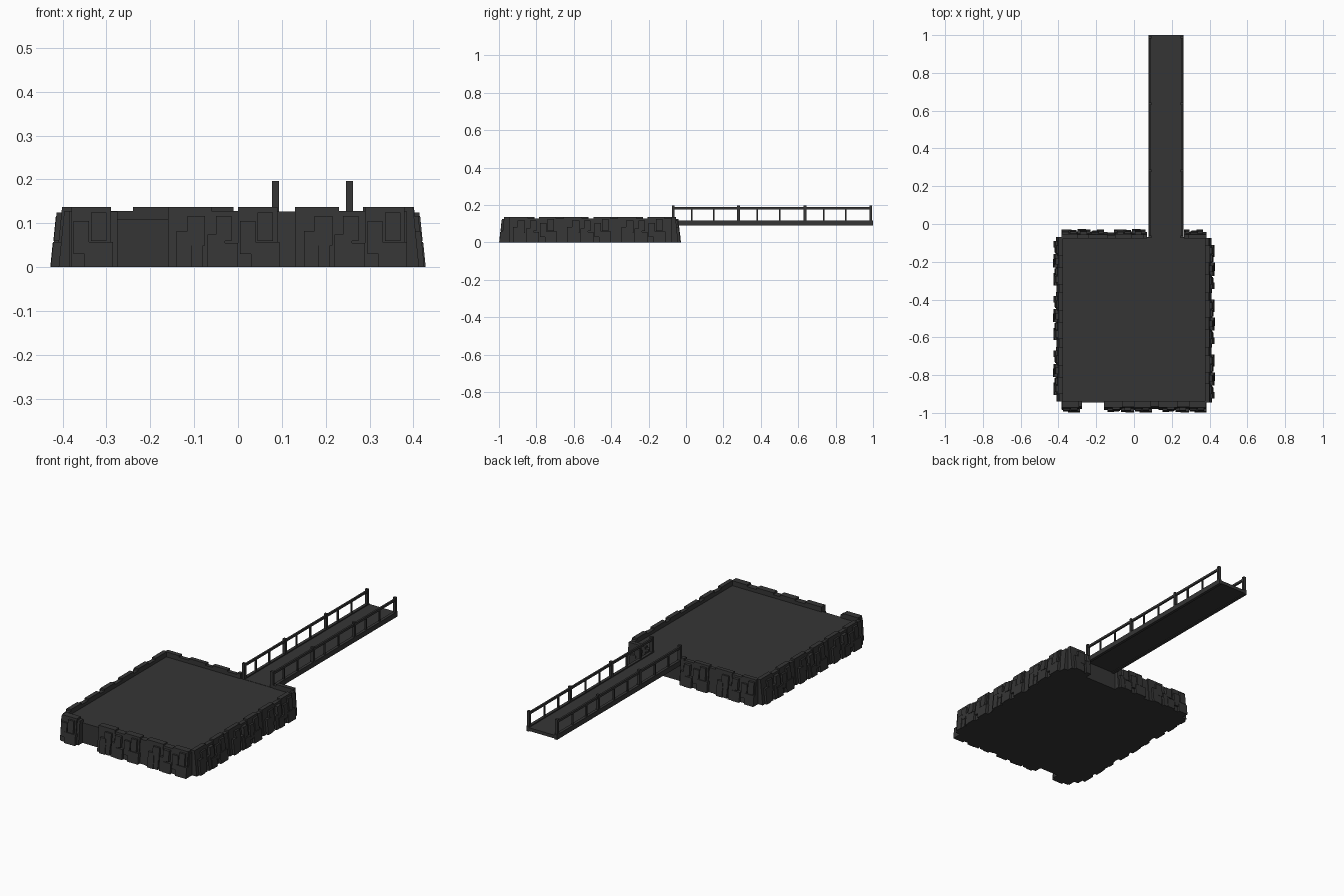
import bpy, bmesh
from mathutils import Vector

if "Cube" in bpy.data.objects:
    bpy.data.objects.remove(bpy.data.objects["Cube"])


def colour(name, v):
    m = bpy.data.materials.new(name)
    m.diffuse_color = (v, v, v, 1)
    m.use_nodes = True
    m.node_tree.nodes["Principled BSDF"].inputs["Base Color"].default_value = m.diffuse_color
    return m


GREY = colour("charcoal grey", 0.036)


def add_hexa(bm, pts):
    # pts: four bottom corners then four top corners, same order
    v = [bm.verts.new(p) for p in pts]
    for f in ((3, 2, 1, 0), (4, 5, 6, 7), (0, 1, 5, 4), (1, 2, 6, 5), (2, 3, 7, 6), (3, 0, 4, 7)):
        bm.faces.new([v[i] for i in f])


def add_box(bm, x0, x1, y0, y1, z0, z1):
    ring = ((x0, y0), (x1, y0), (x1, y1), (x0, y1))
    add_hexa(bm, [(x, y, z) for z in (z0, z1) for x, y in ring])


def finish(bm, name):
    bmesh.ops.recalc_face_normals(bm, faces=bm.faces[:])
    me = bpy.data.meshes.new(name)
    bm.to_mesh(me)
    bm.free()
    me.materials.append(GREY)
    ob = bpy.data.objects.new(name, me)
    bpy.context.collection.objects.link(ob)
    return ob


# Stone platform core
X, YF, YB = 0.385, -0.945, -0.07
bm = bmesh.new()
add_box(bm, -X, X, YF, YB, 0, 0.11)
finish(bm, "platform_core")

# One repeat of the rough stonework: start, end, bottom, top, depth
STONES = [
    (0.000, 0.100, 0.00, 0.137, 0.028),
    (0.020, 0.055, 0.00, 0.083, 0.040),
    (0.045, 0.085, 0.05, 0.117, 0.038),
    (0.055, 0.080, 0.00, 0.050, 0.036),
    (0.080, 0.165, 0.00, 0.128, 0.026),
    (0.090, 0.130, 0.00, 0.075, 0.040),
    (0.110, 0.145, 0.06, 0.117, 0.042),
    (0.115, 0.160, 0.00, 0.055, 0.043),
    (0.160, 0.250, 0.00, 0.137, 0.030),
    (0.165, 0.200, 0.03, 0.105, 0.040),
    (0.205, 0.240, 0.06, 0.125, 0.041),
    (0.190, 0.255, 0.00, 0.058, 0.042),
    (0.245, 0.290, 0.00, 0.127, 0.024),
]
PERIOD = 0.29


def stone_run(name, start, along, out, length, phase=0.0, extra=0.0):
    """Lay the repeat along a wall, clipped to its length; faces lean inward."""
    bm = bmesh.new()
    o, a, n = Vector(start), Vector(along), Vector(out)
    up = Vector((0, 0, 1))
    for k in range(-1, 5):
        for u0, u1, z0, z1, d in STONES:
            s = max(u0 + k * PERIOD - phase, 0)
            e = min(u1 + k * PERIOD - phase, length)
            if e - s < 0.008:
                continue
            pts = []
            for z in (z0, z1):
                depth = d + extra - 0.10 * z
                for u, w in ((s, -0.008), (e, -0.008), (e, depth), (s, depth)):
                    pts.append(o + a * u + n * w + up * z)
            add_hexa(bm, pts)
    finish(bm, name)


LEN = YB - YF - 0.005
stone_run("right_stones", (X, YF, 0), (0, 1, 0), (1, 0, 0), LEN)
stone_run("left_stones", (-X, YB, 0), (0, -1, 0), (-1, 0, 0), LEN)
stone_run("front_stones", (-0.16, YF, 0), (1, 0, 0), (0, -1, 0), 0.545, 0, 0.011)
stone_run("front_corner_stones", (-X, YF, 0), (1, 0, 0), (0, -1, 0), 0.11, 0.155, 0.011)
stone_run("back_stones", (0.07, YB, 0), (-1, 0, 0), (0, 1, 0), 0.455, 0.08)
stone_run("back_corner_stones", (X, YB, 0), (-1, 0, 0), (0, 1, 0), 0.12, 0.0)

# Pier deck in three lengths
Y0, Y1 = -0.075, 1.0
XL, XR, T = 0.077, 0.262, 0.016
bm = bmesh.new()
step = (Y1 - Y0) / 3
for i in range(3):
    add_box(bm, XL + 0.004, XR - 0.004, Y0 + i * step, Y0 + (i + 1) * step, 0.094, 0.1115)
finish(bm, "pier_deck")

# Railings: edge beam, top rail, tall posts and thin balusters
for side, x in (("left", XL), ("right", XR - T)):
    bm = bmesh.new()
    add_box(bm, x, x + T, Y0, Y1, 0.09, 0.117)
    finish(bm, side + "_edge_beam")

    bm = bmesh.new()
    add_box(bm, x + 0.003, x + T - 0.003, Y0 + 0.005, Y1 - 0.005, 0.177, 0.189)
    finish(bm, side + "_top_rail")

    posts = [-0.068, 0.281, 0.636, 0.988]
    bm = bmesh.new()
    for y in posts:
        add_box(bm, x, x + T, y - 0.007, y + 0.007, 0.09, 0.197)
    finish(bm, side + "_posts")

    bm = bmesh.new()
    for a, b in zip(posts, posts[1:]):
        for t in (0.285, 0.62):
            y = a + (b - a) * t
            add_box(bm, x + 0.004, x + T - 0.004, y - 0.004, y + 0.004, 0.115, 0.179)
    finish(bm, side + "_balusters")
